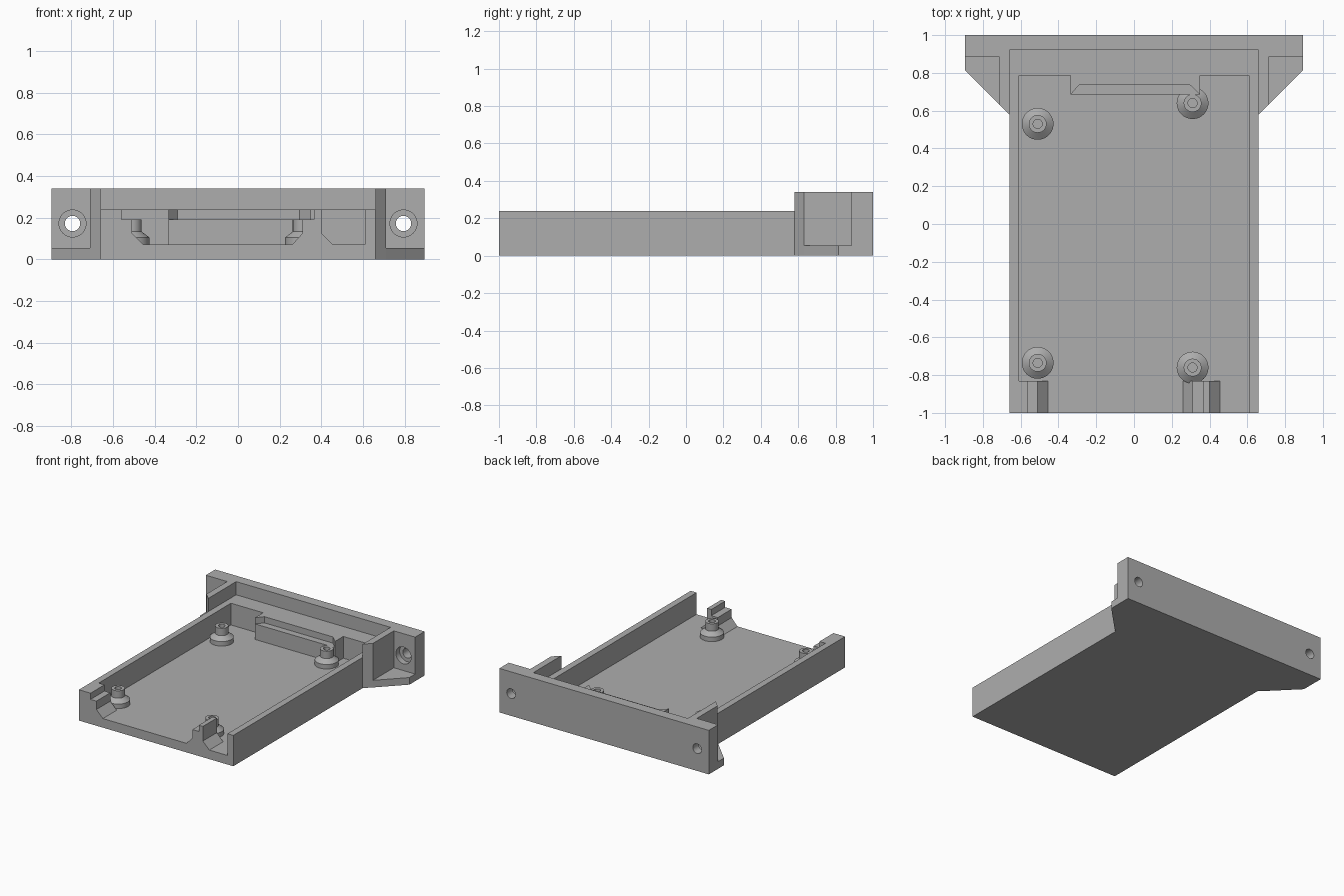
import bpy, bmesh, math
from mathutils import Matrix, Vector

cube = bpy.data.objects.get("Cube")
if cube:
    bpy.data.objects.remove(cube, do_unlink=True)

GREY = (0.42, 0.42, 0.42, 1)
grey = bpy.data.materials.new("plain grey")
grey.use_nodes = True
grey.diffuse_color = GREY
grey.node_tree.nodes["Principled BSDF"].inputs["Base Color"].default_value = GREY

FLOOR, RIM, STEP, PLATE_TOP = 0.07, 0.238, 0.19, 0.34
WALL_OUT, WALL_IN, EAR = 0.66, 0.61, 0.895


def finish(name, bm):
    bmesh.ops.recalc_face_normals(bm, faces=bm.faces)
    mesh = bpy.data.meshes.new(name)
    bm.to_mesh(mesh)
    bm.free()
    mesh.materials.append(grey)
    obj = bpy.data.objects.new(name, mesh)
    bpy.context.collection.objects.link(obj)
    return obj


def extrude(name, points, offset):
    bm = bmesh.new()
    face = bm.faces.new([bm.verts.new(p) for p in points])
    new = bmesh.ops.extrude_face_region(bm, geom=[face])["geom"]
    verts = [g for g in new if isinstance(g, bmesh.types.BMVert)]
    bmesh.ops.translate(bm, verts=verts, vec=Vector(offset))
    return finish(name, bm)


def plan(name, outline, z0, z1):
    """Prism from an outline seen from above."""
    return extrude(name, [(x, y, z0) for x, y in outline], (0, 0, z1 - z0))


def section(name, outline, y0, y1):
    """Prism from an outline seen from the front."""
    return extrude(name, [(x, y0, z) for x, z in outline], (0, y1 - y0, 0))


def lathe(name, profile, matrix, sides=40):
    """Solid turned from (radius, height) points that start and end on the axis."""
    bm = bmesh.new()
    verts = [bm.verts.new((r, 0, z)) for r, z in profile]
    edges = [bm.edges.new(pair) for pair in zip(verts, verts[1:])]
    bmesh.ops.spin(bm, geom=verts + edges, cent=(0, 0, 0), axis=(0, 0, 1),
                   angle=math.tau, steps=sides, use_duplicate=False)
    bmesh.ops.remove_doubles(bm, verts=bm.verts, dist=0.0001)
    bmesh.ops.transform(bm, matrix=matrix, verts=bm.verts)
    return finish(name, bm)


# Tray floor
plan("tray_floor", [(-WALL_OUT, -1), (WALL_OUT, -1), (WALL_OUT, 0.92), (-WALL_OUT, 0.92)], 0, FLOOR)

# Side and back walls in one piece, with the notched connector block at the back
plan("tray_walls", [
    (-WALL_OUT, -1), (-WALL_IN, -1), (-WALL_IN, 0.785), (-0.335, 0.785),
    (-0.335, 0.685), (-0.29, 0.737), (0.295, 0.737), (0.35, 0.685),
    (0.35, 0.785), (WALL_IN, 0.785), (WALL_IN, -1), (WALL_OUT, -1),
    (WALL_OUT, 0.92), (-WALL_OUT, 0.92)], FLOOR, RIM)
plan("connector_ledge", [(-0.335, 0.685), (0.35, 0.685), (0.295, 0.737), (-0.29, 0.737)], FLOOR, STEP)

# Stepped card guides at the open front
section("right_front_guide", [
    (-WALL_IN, FLOOR), (-0.455, FLOOR), (-0.51, 0.125), (-0.51, STEP),
    (-0.56, STEP), (-0.56, RIM), (-WALL_IN, RIM)], -1, -0.83)
section("left_front_guide", [
    (0.26, FLOOR), (0.455, FLOOR), (0.40, 0.125), (0.40, RIM),
    (0.365, RIM), (0.365, STEP), (0.31, STEP), (0.31, 0.125)], -1, -0.83)

# Standoffs with a flared foot and a blind screw hole
STANDOFF = [(0, FLOOR), (0.084, FLOOR), (0.084, 0.105), (0.047, 0.133),
            (0.047, STEP), (0.024, STEP), (0.024, 0.09), (0, 0.09)]
for name, x, y in [("back_right", -0.51, 0.53), ("back_left", 0.31, 0.64),
                   ("front_right", -0.51, -0.735), ("front_left", 0.31, -0.76)]:
    post = lathe(name + "_standoff", STANDOFF, Matrix.Translation((x, y, 0)))
    bpy.ops.object.select_all(action="DESELECT")
    post.select_set(True)
    bpy.context.view_layer.objects.active = post
    bpy.ops.object.shade_smooth_by_angle(angle=math.radians(30))

# Mounting plate across the back
plate = plan("mounting_plate", [
    (-EAR, 1), (-EAR, 0.885), (-WALL_OUT, 0.885), (-WALL_OUT, 0.92),
    (WALL_OUT, 0.92), (WALL_OUT, 0.885), (EAR, 0.885), (EAR, 1)], 0, PLATE_TOP)

for side, s in (("left", 1), ("right", -1)):
    # Upright rib and thin floor of each mounting ear
    plan(side + "_ear_rib", [(s * x, y) for x, y in [
        (WALL_OUT, 0.58), (0.712, 0.63), (0.712, 0.885), (WALL_OUT, 0.885)]], 0, PLATE_TOP)
    plan(side + "_ear_floor", [(s * x, y) for x, y in [
        (0.712, 0.63), (EAR, 0.815), (EAR, 0.885), (0.712, 0.885)]], 0, 0.055)
    # Counterbored screw hole through the plate
    place = Matrix.Translation((s * 0.795, 0.8, 0.172)) @ Matrix.Rotation(-math.pi / 2, 4, "X")
    cutter = lathe(side + "_hole_cutter", [
        (0, 0), (0.065, 0), (0.065, 0.13), (0.037, 0.13), (0.037, 0.3), (0, 0.3)], place)
    cutter.hide_render = True
    cut = plate.modifiers.new(side + "_screw_hole", "BOOLEAN")
    cut.operation, cut.solver, cut.object = "DIFFERENCE", "EXACT", cutter
    bpy.context.view_layer.objects.active = plate
    bpy.ops.object.modifier_apply(modifier=cut.name)
    bpy.data.objects.remove(cutter, do_unlink=True)
